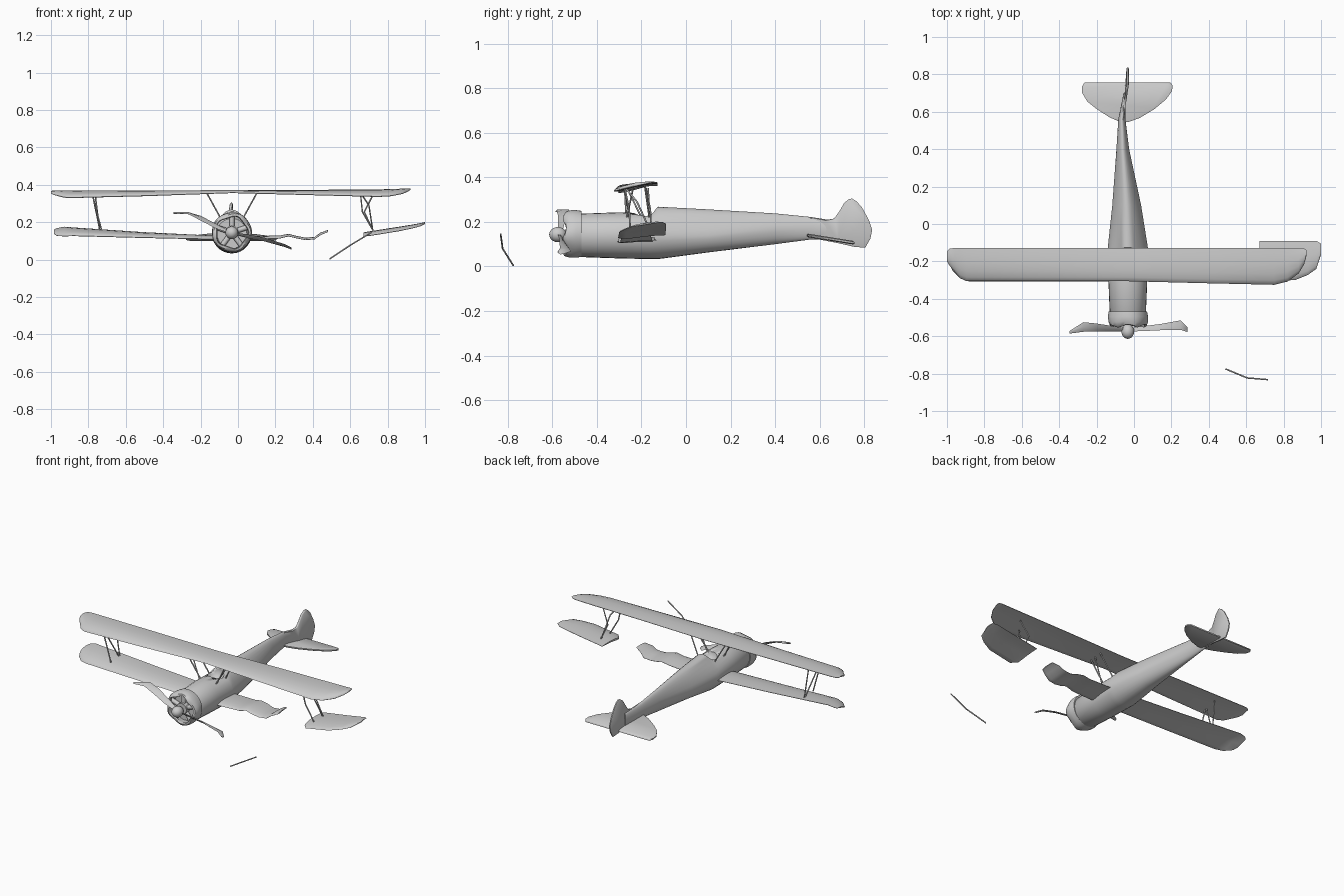
import bpy, bmesh, math
from mathutils import Vector

CX = -0.033  # fuselage centre line


def finish(name, bm, angle=35):
    bmesh.ops.recalc_face_normals(bm, faces=bm.faces)
    me = bpy.data.meshes.new(name)
    bm.to_mesh(me)
    bm.free()
    ob = bpy.data.objects.new(name, me)
    bpy.context.collection.objects.link(ob)
    bpy.ops.object.select_all(action='DESELECT')
    bpy.context.view_layer.objects.active = ob
    ob.select_set(True)
    bpy.ops.object.shade_smooth_by_angle(angle=math.radians(angle))
    return ob


def loft(name, rings, caps=True, loop=False, angle=35):
    bm = bmesh.new()
    rows = [[bm.verts.new(p) for p in r] for r in rings]
    n = len(rows[0])
    pairs = list(zip(rows, rows[1:])) + ([(rows[-1], rows[0])] if loop else [])
    for a, b in pairs:
        for i in range(n):
            bm.faces.new((a[i], a[(i + 1) % n], b[(i + 1) % n], b[i]))
    if caps and not loop:
        bm.faces.new(rows[0])
        bm.faces.new(rows[-1])
    return finish(name, bm, angle)


FOIL = [(1, 0), (.8, .45), (.55, .85), (.3, 1), (.12, .75), (.03, .4), (0, 0),
        (.03, -.2), (.15, -.2), (.5, .05), (.8, .0), (1, -.15)]


def wing(name, stations):
    # station: x, leading y, trailing y, leading z, trailing z, camber
    loft(name, [[(x, a + (b - a) * u, za + (zb - za) * u + t * h) for u, h in FOIL]
                for x, a, b, za, zb, t in stations])


def slab(name, outline, place, thick):
    # thin plate with a slightly rounded rim
    c = Vector((sum(p[0] for p in outline), sum(p[1] for p in outline))) / len(outline)
    rings = []
    for d, s in ((-.5, .93), (-.25, 1), (.25, 1), (.5, .93)):
        rings.append([place(c.x + (u - c.x) * s, c.y + (v - c.y) * s, d * thick) for u, v in outline])
    loft(name, rings, angle=60)


def rod(name, pts, r=.004):
    cu = bpy.data.curves.new(name, 'CURVE')
    cu.dimensions = '3D'
    cu.bevel_depth = r
    cu.bevel_resolution = 1
    cu.use_fill_caps = True
    sp = cu.splines.new('POLY')
    sp.points.add(len(pts) - 1)
    for p, q in zip(sp.points, pts):
        p.co = (*q, 1)
    ob = bpy.data.objects.new(name, cu)
    bpy.context.collection.objects.link(ob)


# Fuselage: y, centre x, half width, top z, bottom z, narrowing of the top
SECT = [(-.5, CX, .08, .22, .06, 0), (-.47, CX, .097, .237, .042, 0), (-.3, CX, .104, .243, .036, 0),
        (-.16, CX, .107, .238, .033, 0), (-.125, CX, .107, .268, .033, .3), (.1, -.039, .077, .256, .063, .3),
        (.4, -.06, .034, .238, .1, .2), (.56, -.065, .019, .222, .121, 0), (.7, -.05, .006, .2, .118, 0)]
rings = []
for y, cx, w, zt, zb, k in SECT:
    ring = []
    for i in range(28):
        a = math.tau * i / 28
        c, s = math.cos(a), math.sin(a)
        z = .14 if y < .3 else (zt + zb) / 2
        ring.append((cx + w * c * (1 - k * max(s, 0)), y, z + s * ((zt - z) if s > 0 else (z - zb))))
    rings.append(ring)
body = loft('fuselage', rings)

# Cockpit opening
bm = bmesh.new()
bmesh.ops.create_uvsphere(bm, u_segments=20, v_segments=12, radius=1)
for v in bm.verts:
    v.co = (CX + v.co.x * .055, -.185 + v.co.y * .05, .25 + v.co.z * .06)
cutter = finish('cockpit_cutter', bm)
cutter.hide_render = True
cutter.hide_set(True)
cut = body.modifiers.new('cockpit', 'BOOLEAN')
cut.operation = 'DIFFERENCE'
cut.object = cutter
cut.solver = 'EXACT'

# Engine cowl, dented around its front lip
PROF = [(.09, -.47, 0), (.103, -.468, 0), (.107, -.495, .01), (.106, -.522, .02), (.098, -.542, .04),
        (.086, -.546, .06), (.082, -.536, .06), (.092, -.515, .02)]
loft('engine_cowl', [[(CX + r * (1 + d * math.cos(5 * a)) * math.cos(a), y + d * .12 * math.sin(5 * a),
                       .146 + r * (1 + d * math.cos(5 * a)) * math.sin(a))
                      for a in (math.tau * i / 40 for i in range(40))] for r, y, d in PROF], loop=True, angle=50)

# Radial engine and propeller shaft


def cylinder(name, a, b, r):
    a, b = Vector(a), Vector(b)
    d = b - a
    bm = bmesh.new()
    bmesh.ops.create_cone(bm, cap_ends=True, segments=14, radius1=r, radius2=r, depth=d.length)
    rot = d.to_track_quat('Z', 'Y')
    for v in bm.verts:
        v.co = rot @ v.co + (a + b) / 2
    finish(name, bm)


HUB = Vector((CX, -.575, .143))
cylinder('crankcase', (CX, -.535, .146), (CX, -.48, .146), .036)
cylinder('propeller_shaft', HUB, (CX, -.5, .146), .013)
for i in range(5):
    a = math.tau * (i + .25) / 5
    d = Vector((math.cos(a), 0, math.sin(a)))
    o = Vector((CX, -.512, .146))
    cylinder('engine_cylinder', o + d * .02, o + d * .093, .014)

# Spinner
bm = bmesh.new()
bmesh.ops.create_uvsphere(bm, u_segments=20, v_segments=12, radius=.034)
for v in bm.verts:
    v.co = HUB + Vector((v.co.x, v.co.y * 1.15, v.co.z))
finish('spinner', bm)

# Bent propeller blades: x, z, front y, rear y, front-to-rear z drop
BLADES = {
    'left': [(-.04, .145, -.575, -.557, .012), (-.12, .18, -.575, -.545, .025), (-.2, .222, -.575, -.532, .025),
             (-.27, .25, -.576, -.525, .01), (-.345, .249, -.586, -.572, .006)],
    'right': [(-.03, .142, -.575, -.557, -.012), (.06, .123, -.572, -.545, -.02), (.14, .108, -.568, -.535, -.02),
              (.25, .075, -.566, -.515, -.015), (.285, .06, -.578, -.55, -.008)]}
for side, st in BLADES.items():
    rings = []
    for x, z, a, b, dz in st:
        m, h = (a + b) / 2, dz / 2
        rings.append([(x, a, z - h), (x, m, z + .006), (x, b, z + h), (x, m, z - .006)])
    loft(side + '_propeller_blade', rings, angle=60)

# Upper wing, twisted towards the tips
wing('upper_wing', [
    (-1, -.2, -.145, .355, .366, .008), (-.985, -.225, -.131, .348, .368, .012),
    (-.955, -.26, -.128, .34, .368, .016), (-.93, -.29, -.128, .334, .368, .018),
    (-.895, -.306, -.128, .332, .368, .02), (-.5, -.306, -.128, .342, .366, .018),
    (-.03, -.306, -.128, .358, .362, .012), (.4, -.317, -.128, .347, .37, .016),
    (.75, -.325, -.128, .338, .374, .02), (.82, -.308, -.128, .342, .375, .019),
    (.88, -.265, -.128, .354, .376, .016), (.91, -.215, -.13, .366, .378, .01),
    (.922, -.17, -.14, .374, .38, .005)])

# Lower left wing
wing('lower_left_wing', [
    (-.985, -.22, -.15, .14, .16, .008), (-.97, -.25, -.135, .128, .168, .012),
    (-.93, -.29, -.13, .126, .176, .016), (-.88, -.308, -.13, .128, .172, .018),
    (-.5, -.308, -.13, .118, .145, .016), (-.05, -.308, -.13, .108, .118, .013)])

# Lower right wing: crumpled stub and the torn-off outer panel
wing('lower_right_stub', [
    (-.02, -.308, -.13, .108, .118, .013), (.15, -.308, -.135, .112, .12, .013),
    (.22, -.306, -.14, .114, .122, .012), (.27, -.302, -.14, .126, .13, .011),
    (.31, -.305, -.14, .116, .122, .01), (.36, -.3, -.15, .106, .112, .01),
    (.41, -.295, -.15, .11, .116, .01), (.44, -.29, -.16, .132, .14, .009), (.48, -.27, -.175, .148, .156, .007)])
wing('lower_right_outer_panel', [
    (.67, -.27, -.092, .126, .142, .012), (.7, -.305, -.092, .128, .148, .014),
    (.86, -.3, -.09, .154, .172, .014), (.93, -.272, -.09, .168, .184, .012),
    (.975, -.24, -.09, .18, .192, .01), (1, -.165, -.105, .192, .199, .006)])

# Cabane struts
for side in (-1, 1):
    for y0, y1 in ((-.275, -.255), (-.235, -.265), (-.185, -.165)):
        rod('cabane_strut', [(CX + side * .137, y0, .362), (CX + side * .06, y1, .222)])

# Interplane struts: straight on the left, buckled on the right
for y0, y1 in ((-.275, -.265), (-.17, -.16), (-.265, -.17)):
    rod('left_interplane_strut', [(-.78 + (y0 + .275) * .15, y0, .352), (-.73 - (y1 + .265) * .1, y1, .16)])
for x, k, y in ((.655, .665, -.275), (.725, .675, -.18)):
    rod('right_interplane_strut', [(x, y, .352), (k, y + .02, .255), (.722, y + .025, .155)])
rod('right_diagonal_strut', [(.66, -.27, .35), (.7, -.22, .29), (.72, -.16, .16)])

# Fallen strut lying ahead of the wing
rod('fallen_strut', [(.49, -.775, .004), (.605, -.823, .08), (.715, -.832, .146)])

# Fin and rudder
FIN = [(.55, .22), (.62, .207), (.665, .215), (.69, .25), (.71, .285), (.73, .301), (.745, .305), (.765, .293),
       (.79, .265), (.82, .21), (.836, .165), (.828, .125), (.805, .085), (.76, .087), (.68, .105), (.55, .13)]
slab('tail_fin', FIN, lambda y, z, d: (-.064 + min(y - .55, .2) * .15 + d, y, z), .014)

# Tailplane
TAIL = [(-.065, .542), (-.13, .57), (-.2, .615), (-.25, .655), (-.277, .7), (-.278, .735), (-.265, .756),
        (.195, .756), (.207, .74), (.203, .71), (.17, .665), (.11, .615), (.03, .567), (-.03, .545)]
slab('tailplane', TAIL, lambda x, y, d: (x, y, .14 - (y - .542) * .16 + d), .016)
